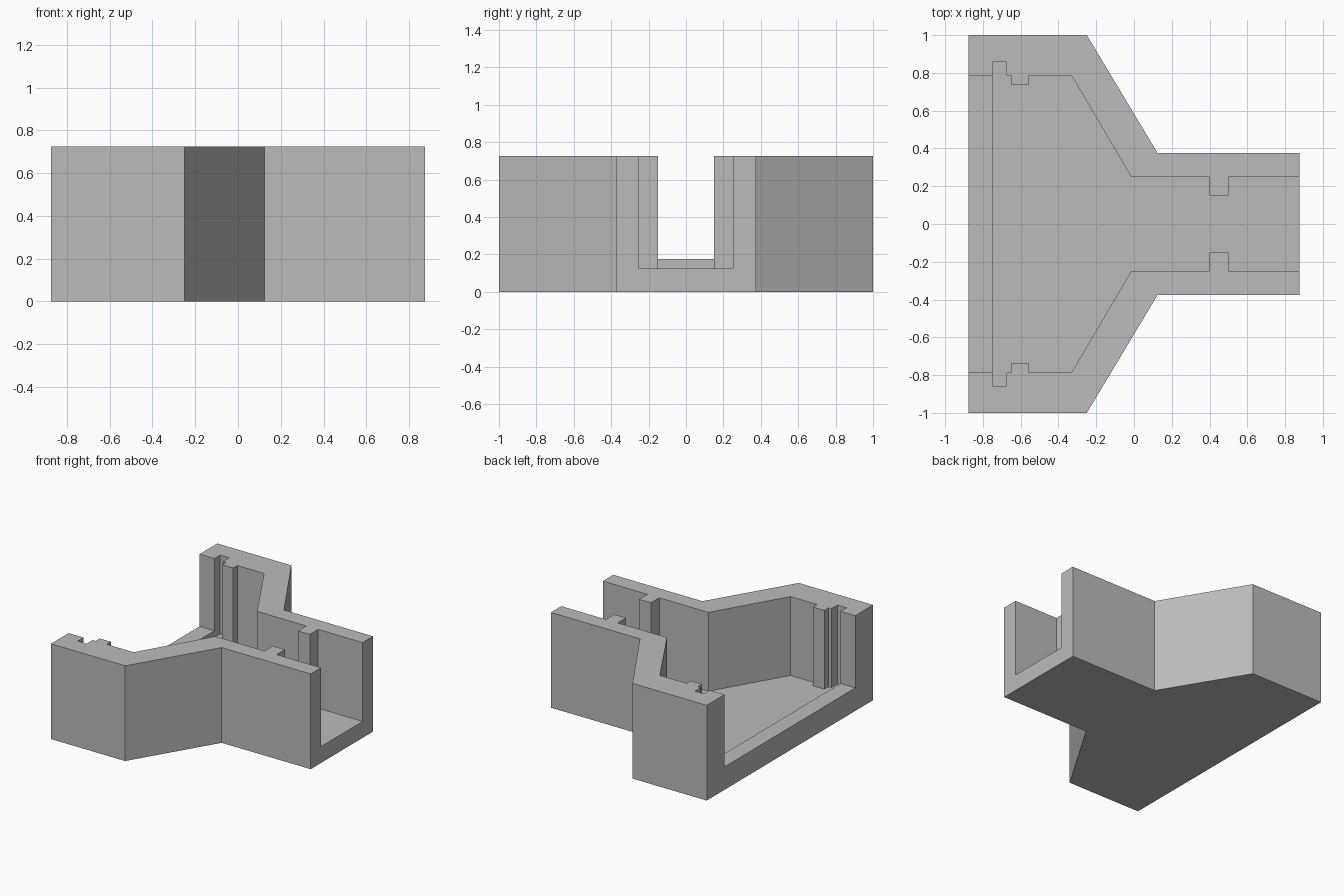
import bpy
import bmesh

cube = bpy.data.objects.get("Cube")
if cube:
    bpy.data.objects.remove(cube, do_unlink=True)

HEIGHT = 0.725
FLOOR = 0.125
SILL = 0.175

grey = bpy.data.materials.new("plain grey")
grey.use_nodes = True
grey.diffuse_color = (0.5, 0.5, 0.5, 1)
grey.node_tree.nodes["Principled BSDF"].inputs["Base Color"].default_value = (0.5, 0.5, 0.5, 1)


def prism(name, half_outline, bottom, top):
    """Mirror a half plan across y = 0 and extrude it upwards."""
    outline = half_outline + [(x, -y) for x, y in reversed(half_outline)]
    bm = bmesh.new()
    face = bm.faces.new([bm.verts.new((x, y, bottom)) for x, y in outline])
    grown = bmesh.ops.extrude_face_region(bm, geom=[face])["geom"]
    moved = [v for v in grown if isinstance(v, bmesh.types.BMVert)]
    bmesh.ops.translate(bm, verts=moved, vec=(0, 0, top - bottom))
    bmesh.ops.recalc_face_normals(bm, faces=bm.faces)
    mesh = bpy.data.meshes.new(name)
    bm.to_mesh(mesh)
    bm.free()
    mesh.materials.append(grey)
    obj = bpy.data.objects.new(name, mesh)
    bpy.context.collection.objects.link(obj)
    return obj


def carve(body, cutter):
    """Cut a prism out of the body, then discard the cutter."""
    cutter.hide_render = True
    mod = body.modifiers.new("carve", "BOOLEAN")
    mod.operation = "DIFFERENCE"
    mod.solver = "EXACT"
    mod.object = cutter
    bpy.context.view_layer.objects.active = body
    bpy.ops.object.modifier_apply(modifier=mod.name)
    bpy.data.objects.remove(cutter, do_unlink=True)


# Solid funnel-shaped block
body = prism("funnel_channel",
             [(-0.875, 1), (-0.25, 1), (0.125, 0.375), (0.875, 0.375)], 0, HEIGHT)

# Main channel, with gate slots and ribs at the wide end and posts in the narrow end
channel = prism("channel_cutter", [
    (-0.75, 0.857), (-0.675, 0.857), (-0.675, 0.785), (-0.65, 0.785),
    (-0.65, 0.735), (-0.555, 0.735), (-0.555, 0.785), (-0.33, 0.785),
    (-0.015, 0.25), (0.4, 0.25), (0.4, 0.15), (0.5, 0.15),
    (0.5, 0.25), (1, 0.25)], FLOOR, 1)
carve(body, channel)

# Wide mouth above a raised sill
mouth = prism("mouth_cutter", [(-1, 0.787), (-0.7, 0.787)], SILL, 1)
carve(body, mouth)
